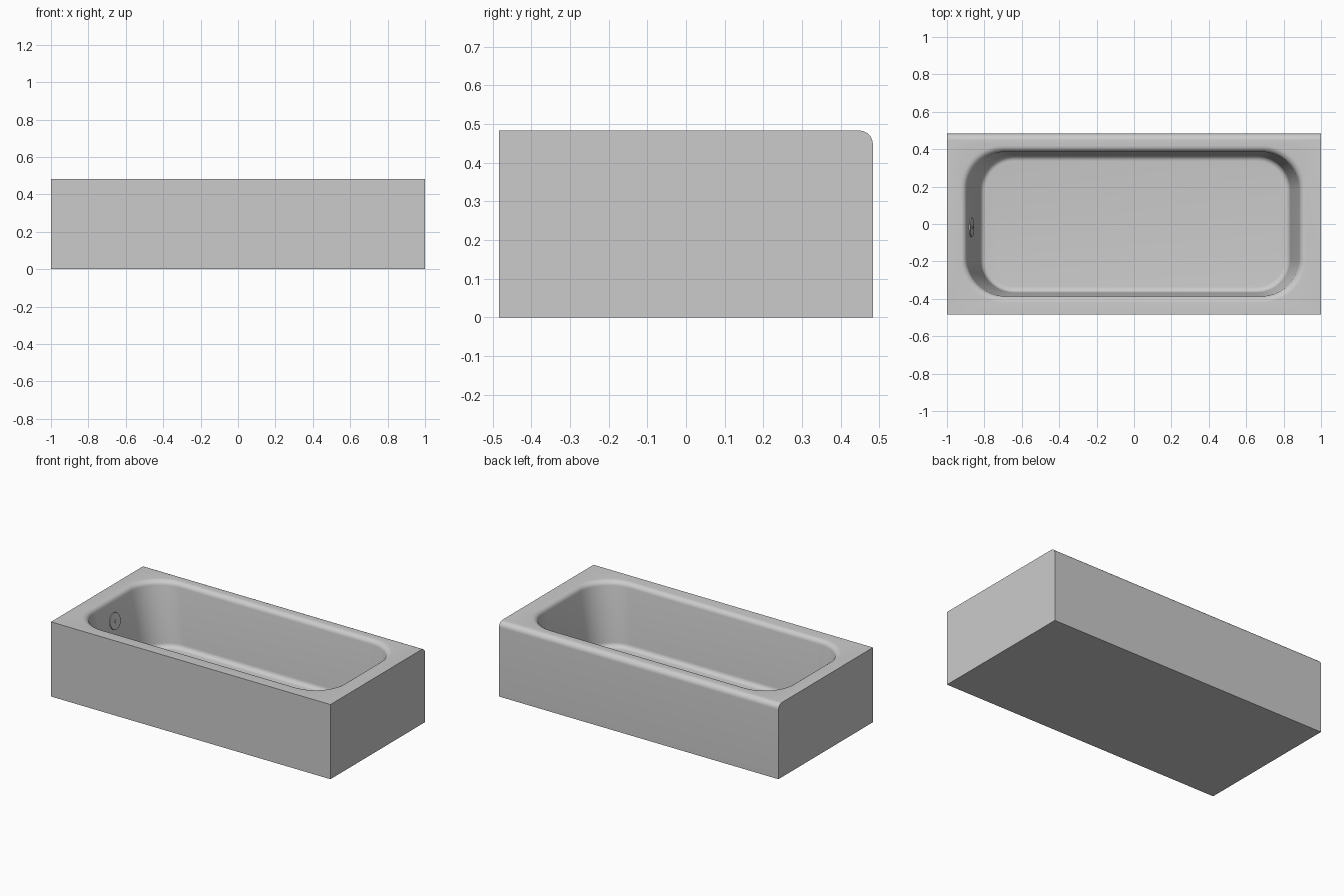
import bpy, bmesh, math
from mathutils import Vector, Matrix

if "Cube" in bpy.data.objects:
    bpy.data.objects.remove(bpy.data.objects["Cube"])

TOP, HALF_Y, FLOOR = 0.483, 0.483, 0.075


def finish(bm, name, angle=35):
    bmesh.ops.recalc_face_normals(bm, faces=bm.faces)
    me = bpy.data.meshes.new(name)
    bm.to_mesh(me)
    bm.free()
    ob = bpy.data.objects.new(name, me)
    bpy.context.collection.objects.link(ob)
    bpy.ops.object.select_all(action='DESELECT')
    ob.select_set(True)
    bpy.context.view_layer.objects.active = ob
    bpy.ops.object.shade_smooth_by_angle(angle=math.radians(angle))
    return ob


def rounded_rect(x0, x1, y, r, z, n=14):
    pts = []
    for k, (cx, cy) in enumerate([(x1 - r, y - r), (x0 + r, y - r),
                                  (x0 + r, r - y), (x1 - r, r - y)]):
        for i in range(n + 1):
            a = math.pi / 2 * (k + i / n)
            pts.append(Vector((cx + r * math.cos(a), cy + r * math.sin(a), z)))
    return pts


# Basin loops from rim to floor: rolled lip, sloping wall, floor fillet
loops = []
for i in range(7):
    a = math.pi / 2 * i / 6 * 0.93
    s = 0.032 * math.sin(a)
    loops.append((-0.925 + s, 0.917 - s, 0.418 - s, 0.22 - s * 0.5, TOP - 0.032 * (1 - math.cos(a))))
for i in range(7):
    a = math.pi / 2 * i / 6
    s, z = 1 - math.cos(a), FLOOR + 0.03 * (1 - math.sin(a))
    loops.append((-0.822 + 0.03 * s, 0.834 - 0.03 * s, 0.366 - 0.03 * s, 0.18 - 0.03 * s, z))

# Tub shell: box with rounded back edge, open at the basin
bm = bmesh.new()
rings = [[bm.verts.new(p) for p in rounded_rect(*l)] for l in loops]
for a, b in zip(rings, rings[1:]):
    for i in range(len(a)):
        j = (i + 1) % len(a)
        bm.faces.new((a[i], a[j], b[j], b[i]))
bm.faces.new(rings[-1])

# Side profile swept along x
r = 0.035
prof = [(-HALF_Y, TOP), (-HALF_Y, 0), (HALF_Y, 0)]
prof += [(HALF_Y - r + r * math.cos(math.pi / 2 * i / 8), TOP - r + r * math.sin(math.pi / 2 * i / 8))
         for i in range(9)]
ends = [[bm.verts.new((x, y, z)) for y, z in prof] for x in (-1, 1)]
for e in ends:
    bm.faces.new(e)
for i in range(len(prof) - 1):
    bm.faces.new((ends[0][i], ends[0][i + 1], ends[1][i + 1], ends[1][i]))

# Flat rim: four corner fans joined by strips
rim = rings[0]
m = len(rim) // 4
corners = [ends[1][-1], ends[0][-1], ends[0][0], ends[1][0]]
for k in range(4):
    for i in range(k * m, (k + 1) * m - 1):
        bm.faces.new((corners[k], rim[i], rim[i + 1]))
    nxt = (k + 1) % 4
    bm.faces.new((corners[k], rim[(k + 1) * m - 1], rim[nxt * m], corners[nxt]))
finish(bm, "tub_shell")


def fitting(name, profile, matrix, n=32):
    """Lathe a (radius, height) profile into a round fitting."""
    bm = bmesh.new()
    rs = [[bm.verts.new((q * math.cos(math.tau * i / n), q * math.sin(math.tau * i / n), h))
           for i in range(n)] for q, h in profile]
    for a, b in zip(rs, rs[1:]):
        for i in range(n):
            bm.faces.new((a[i], a[(i + 1) % n], b[(i + 1) % n], b[i]))
    bm.faces.new(rs[0])
    bm.faces.new(rs[-1])
    bm.transform(matrix)
    finish(bm, name)


# Drain in the floor
fitting("drain", [(0.033, -0.002), (0.033, 0.003), (0.012, 0.003), (0.012, 0.007), (0.008, 0.007)],
        Matrix.Translation((-0.69, -0.018, FLOOR)))

# Overflow plate on the sloping end wall
x_top, z_top = loops[6][0], loops[6][4]
x_bot, z_bot = loops[7][0], loops[7][4]
z_mid = 0.345
x_mid = x_top + (x_bot - x_top) * (z_top - z_mid) / (z_top - z_bot)
wall = Vector((z_top - z_bot, 0, x_bot - x_top)).normalized()
fitting("overflow_plate", [(0.052, -0.003), (0.052, 0.006), (0.01, 0.006), (0.01, 0.01), (0.007, 0.01)],
        Matrix.Translation((x_mid, -0.018, z_mid)) @ wall.to_track_quat('Z', 'Y').to_matrix().to_4x4())
